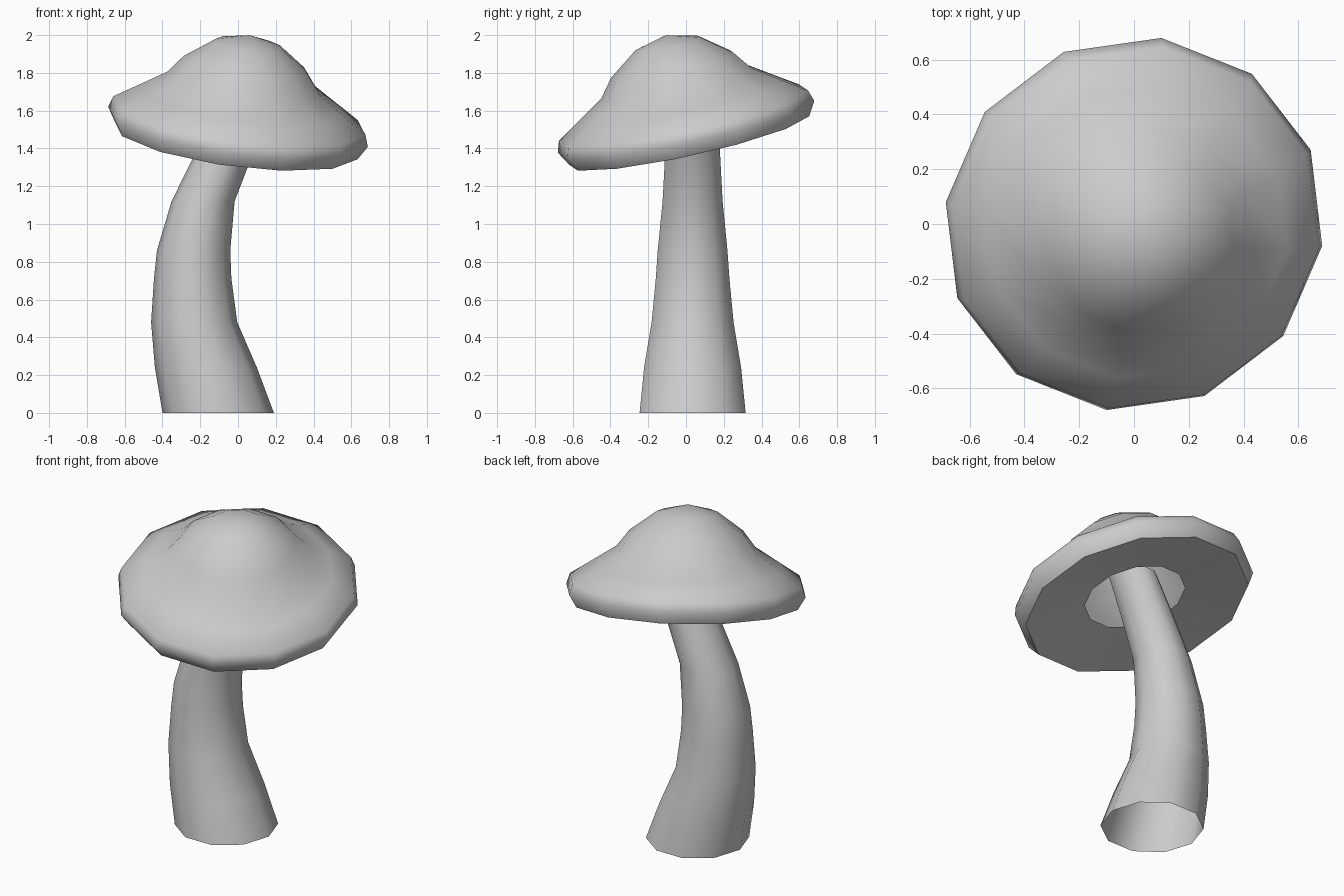
import bpy, bmesh
from math import cos, sin, pi, radians
from mathutils import Vector

if "Cube" in bpy.data.objects:
    bpy.data.objects.remove(bpy.data.objects["Cube"])


def loft(name, rings, sides, phase=0.0, tip=None, matrix=None):
    """Skin a stack of (x, y, z, radius) rings, optionally closed by a tip point."""
    bm = bmesh.new()
    loops = [[bm.verts.new((x + r * cos(phase + 2 * pi * i / sides),
                            y + r * sin(phase + 2 * pi * i / sides), z))
              for i in range(sides)] for x, y, z, r in rings]
    for low, high in zip(loops, loops[1:]):
        for i in range(sides):
            j = (i + 1) % sides
            bm.faces.new((low[i], low[j], high[j], high[i]))
    if tip:
        top = bm.verts.new(tip)
        for i in range(sides):
            bm.faces.new((loops[-1][i], loops[-1][(i + 1) % sides], top))
    if matrix:
        bm.transform(matrix)
    mesh = bpy.data.meshes.new(name)
    bm.to_mesh(mesh)
    bm.free()
    obj = bpy.data.objects.new(name, mesh)
    bpy.context.collection.objects.link(obj)
    bpy.ops.object.select_all(action='DESELECT')
    obj.select_set(True)
    bpy.context.view_layer.objects.active = obj
    bpy.ops.object.shade_smooth_by_angle(angle=radians(60))
    return obj


# Stem: bent, tapering tube, open at the base: (centre x, z, radius)
stem_path = [(-0.105, 0, 0.295), (-0.17, 0.24, 0.27), (-0.232, 0.48, 0.228),
             (-0.24, 0.71, 0.205), (-0.235, 0.86, 0.194), (-0.185, 1.12, 0.167),
             (-0.075, 1.37, 0.153), (0.035, 1.6, 0.14)]
loft("stem", [(x, 0.035, z, r) for x, z, r in stem_path], 10)

# Cap: tilted bell with a thin lip and a hole in the underside: (radius, height)
cap_profile = [(0.295, -0.02), (0.655, -0.075), (0.70, 0.0), (0.68, 0.06),
               (0.55, 0.145), (0.41, 0.237), (0.335, 0.335), (0.178, 0.452)]
axis = Vector((0.125, -0.213, 0.969))
tilt = Vector((0, 0, 1)).rotation_difference(axis).to_matrix().to_4x4()
tilt.translation = (0, 0, 1.515)
loft("cap", [(0, 0, h, r) for r, h in cap_profile], 12, radians(22.5),
     (0, 0, 0.50), tilt)
